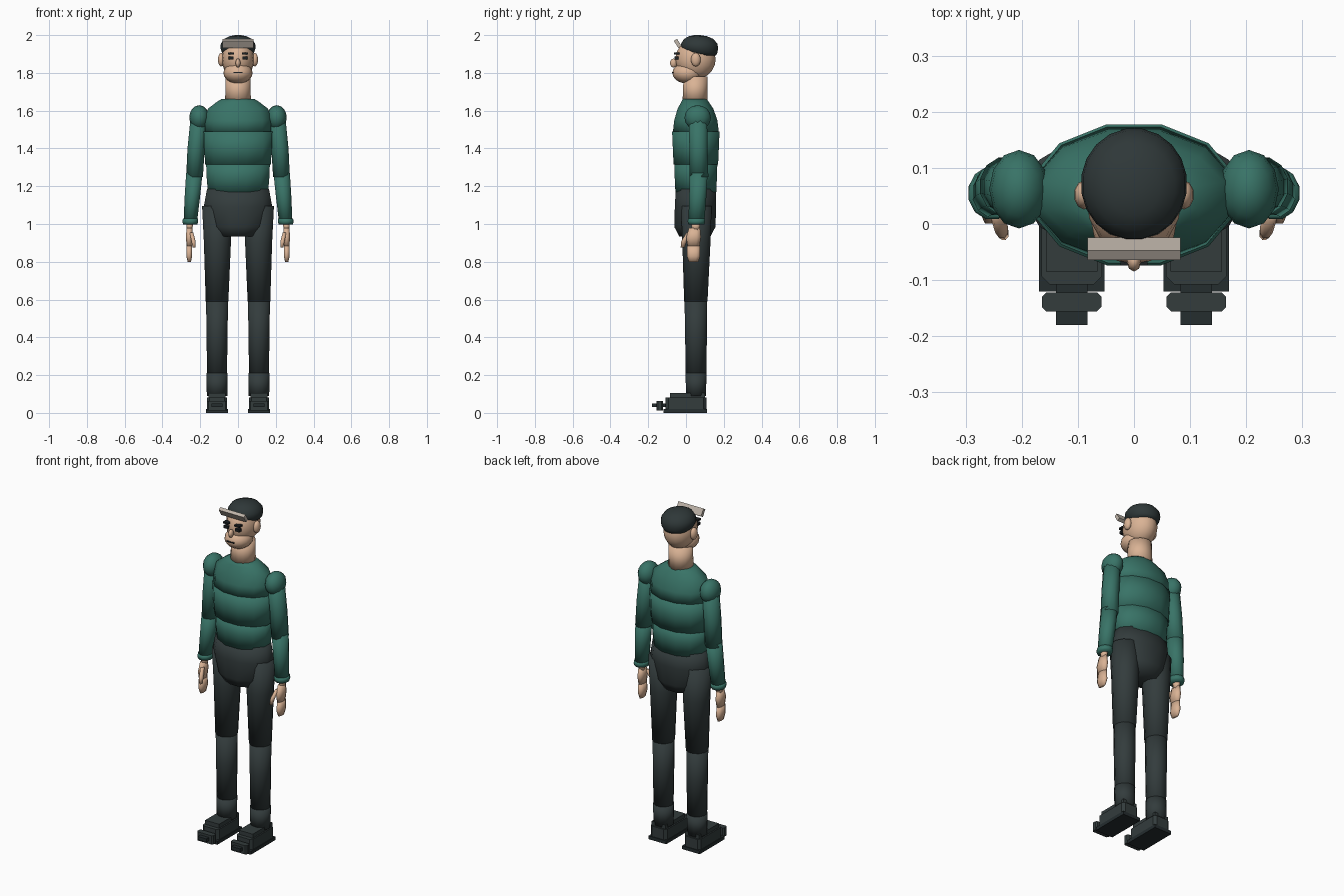
import bpy, bmesh, math
from mathutils import Matrix, Vector


def material(name, rgb):
    m = bpy.data.materials.new(name)
    m.diffuse_color = (*rgb, 1)
    return m


GREEN = material("green knit", (0.040, 0.172, 0.135))
SLATE = material("dark slate cloth", (0.033, 0.045, 0.046))
HAIR = material("dark hair", (0.028, 0.039, 0.040))
SKIN = material("warm skin", (0.70, 0.45, 0.30))
SHOE = material("shoe black", (0.018, 0.026, 0.028))
BAND = material("pale grey", (0.52, 0.46, 0.40))
INK = material("ink", (0.012, 0.015, 0.017))


def finish(name, bm, mat, smooth=True):
    bmesh.ops.recalc_face_normals(bm, faces=bm.faces)
    for f in bm.faces:
        f.smooth = smooth
    me = bpy.data.meshes.new(name)
    bm.to_mesh(me)
    bm.free()
    me.materials.append(mat)
    ob = bpy.data.objects.new(name, me)
    bpy.context.collection.objects.link(ob)
    return ob


def loft(name, rings, mat, n=12, shift=0.5):
    """Capped tube through elliptical rings (z, cx, cy, rx, ry)."""
    bm = bmesh.new()
    loops = []
    for z, cx, cy, rx, ry in rings:
        angs = [2 * math.pi * (i + shift) / n for i in range(n)]
        loops.append([bm.verts.new((cx + rx * math.cos(a), cy + ry * math.sin(a), z)) for a in angs])
    for a, b in zip(loops, loops[1:]):
        for i in range(n):
            j = (i + 1) % n
            bm.faces.new((a[i], a[j], b[j], b[i]))
    bm.faces.new(loops[0][::-1])
    bm.faces.new(loops[-1])
    return finish(name, bm, mat)


def ball(name, centre, radii, mat, u=16, v=10):
    bm = bmesh.new()
    bmesh.ops.create_uvsphere(bm, u_segments=u, v_segments=v, radius=1)
    bmesh.ops.transform(bm, verts=bm.verts, matrix=Matrix.Translation(centre) @ Matrix.Diagonal((*radii, 1)))
    return finish(name, bm, mat)


def box(name, lo, hi, mat, tilt=0, bevel=0):
    lo, hi = Vector(lo), Vector(hi)
    bm = bmesh.new()
    bmesh.ops.create_cube(bm, size=1)
    bmesh.ops.transform(bm, verts=bm.verts, matrix=Matrix.Translation((lo + hi) / 2)
                        @ Matrix.Rotation(tilt, 4, 'X') @ Matrix.Diagonal((*(hi - lo), 1)))
    if bevel:  # chamfer the upright corners
        edges = [e for e in bm.edges if abs(e.verts[0].co.z - e.verts[1].co.z) > 1e-4]
        bmesh.ops.bevel(bm, geom=edges, offset=bevel, segments=1, affect='EDGES')
    return finish(name, bm, mat, False)


# Jumper in three overlapping bands
Y = 0.052
loft("jumper_waist", [(1.17, 0, Y, .165, .112), (1.25, 0, Y, .172, .116), (1.325, 0, Y, .175, .118)], GREEN)
loft("jumper_middle", [(1.315, 0, Y, .180, .122), (1.40, 0, Y, .185, .126), (1.49, 0, Y, .188, .130)], GREEN)
loft("jumper_chest", [(1.485, 0, Y, .182, .126), (1.55, 0, Y, .182, .118),
                      (1.61, 0, .05, .165, .098), (1.645, 0, .048, .118, .076), (1.662, 0, .046, .09, .065)], GREEN)

# Hips
loft("hips", [(.933, 0, .047, .108, .085), (.985, 0, .047, .148, .113), (1.09, 0, .05, .188, .113),
              (1.185, 0, Y, .170, .110)], SLATE)

# Head
loft("neck", [(1.64, 0, .048, .070, .068), (1.78, 0, .05, .066, .064)], SKIN, 16)
ball("skull", (0, .05, 1.872), (.086, .107, .105), SKIN)
ball("jaw", (0, .008, 1.800), (.077, .080, .057), SKIN)
loft("hair_cap", [(1.892, 0, .088, .070, .072), (1.908, 0, .078, .086, .090), (1.932, 0, .071, .095, .100),
                  (1.955, 0, .07, .092, .097), (1.98, 0, .067, .074, .078), (1.994, 0, .063, .045, .048),
                  (2.0, 0, .06, .015, .016)], HAIR, 20)
box("head_plate", (-.083, -.054, 1.934), (.083, -.034, 1.978), BAND, tilt=math.radians(32))
ball("nose", (0, -.066, 1.852), (.013, .019, .024), SKIN, 8, 6)
box("mouth", (-.024, -.074, 1.799), (.024, -.064, 1.805), INK)

for s, side in ((-1, "left"), (1, "right")):
    # Face details
    ball(side + "_ear", (s * .089, .052, 1.87), (.018, .026, .036), SKIN, 10, 8)
    x0, x1 = sorted((s * .020, s * .054))
    box(side + "_eyebrow", (x0, -.064, 1.898), (x1, -.035, 1.908), INK)
    box(side + "_eye", (x0 + .003, -.062, 1.870), (x1 - .003, -.040, 1.886), INK)

    # Arm
    ball(side + "_shoulder", (s * .205, .062, 1.563), (.053, .070, .066), GREEN, 12, 8)
    loft(side + "_upper_arm", [(1.25, s * .230, .068, .046, .052), (1.40, s * .222, .066, .047, .050),
                               (1.57, s * .207, .063, .045, .050)], GREEN)
    loft(side + "_forearm", [(1.015, s * .252, .055, .037, .044), (1.14, s * .242, .062, .042, .047),
                             (1.27, s * .231, .067, .045, .049)], GREEN)
    loft(side + "_cuff", [(.998, s * .253, .055, .039, .044), (1.012, s * .253, .055, .043, .048),
                          (1.028, s * .252, .055, .041, .046)], GREEN)

    # Hand
    loft(side + "_wrist", [(.965, s * .257, .05, .016, .022), (1.01, s * .255, .053, .020, .026)], SKIN, 8)
    loft(side + "_palm", [(.880, s * .258, .040, .014, .034), (.93, s * .258, .040, .020, .042),
                          (.978, s * .257, .045, .016, .032)], SKIN, 8)
    loft(side + "_fingers", [(.798, s * .258, .040, .009, .026), (.83, s * .258, .040, .017, .038),
                             (.884, s * .258, .040, .016, .036)], SKIN, 8)
    loft(side + "_thumb", [(.876, s * .232, -.018, .009, .011), (.91, s * .236, -.010, .012, .016),
                           (.955, s * .246, .016, .010, .014)], SKIN, 8)

    # Leg
    x = s * .111
    loft(side + "_thigh", [(.59, x, .052, .062, .064), (.90, s * .109, .055, .074, .077),
                           (1.095, s * .111, .055, .082, .084)], SLATE)
    loft(side + "_calf", [(.195, x, .053, .054, .056), (.42, x, .053, .058, .060),
                          (.605, x, .052, .060, .062)], SLATE)
    loft(side + "_ankle", [(.09, x, .053, .056, .054), (.21, x, .053, .058, .058)], SLATE)

    # Shoe: sole, body, instep and stepped toe
    def slab(part, w, y0, y1, z0, z1, mat, bevel=0.0):
        box(f"{side}_{part}", (x - w, y0, z0), (x + w, y1, z1), mat, bevel=bevel)

    slab("sole", .058, -.120, .112, 0, .020, SHOE)
    slab("shoe_body", .054, -.108, .108, .018, .082, SLATE, .015)
    slab("instep", .046, -.085, .100, .080, .106, SLATE)
    slab("toe_cap", .053, -.156, -.122, .012, .064, SLATE, .008)
    slab("toe_tip", .028, -.180, -.100, .030, .050, SHOE)
